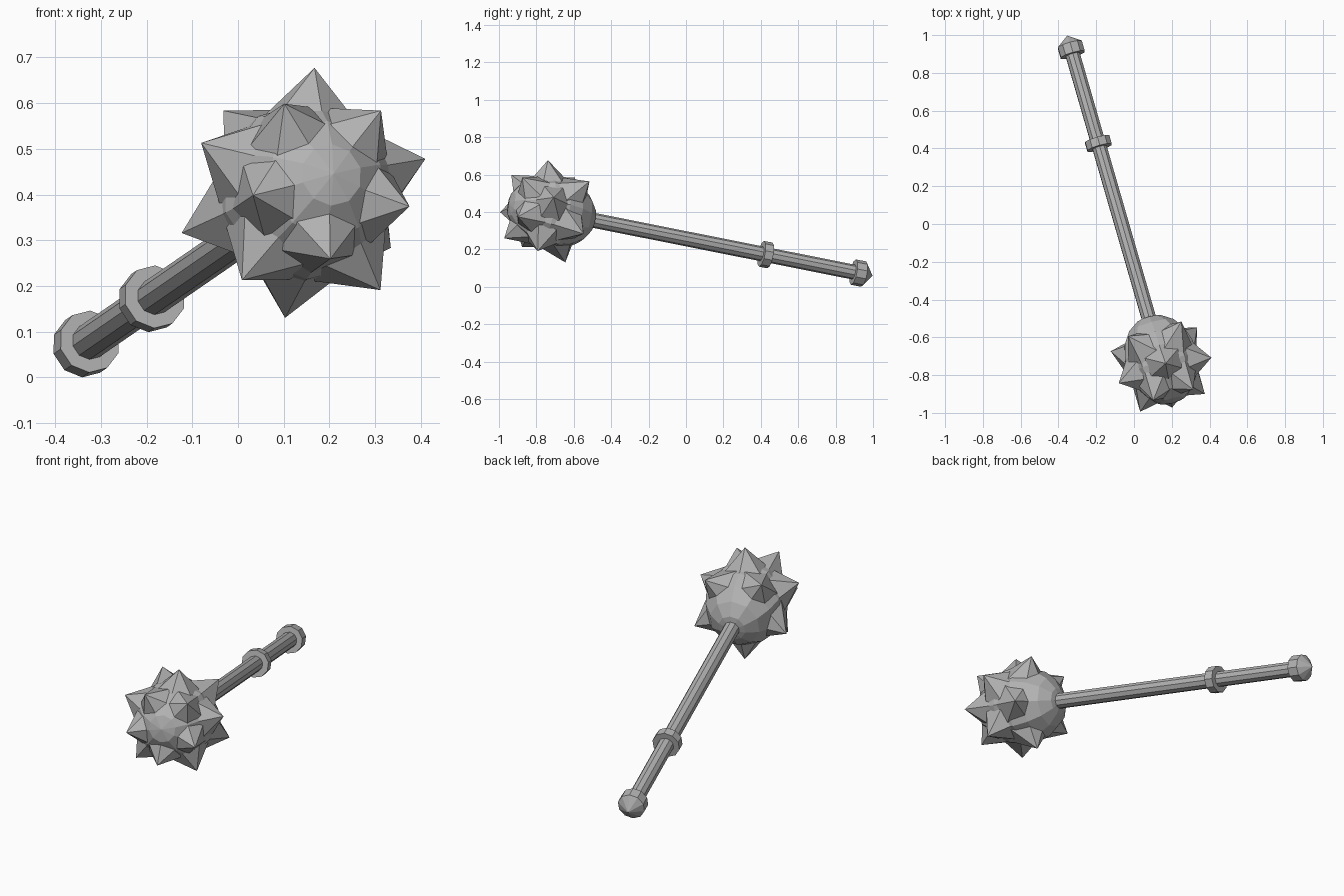
import bpy, bmesh
from math import cos, sin, radians, sqrt
from mathutils import Vector

if "Cube" in bpy.data.objects:
    bpy.data.objects.remove(bpy.data.objects["Cube"])

# Weapon axis: runs from the pommel (negative) to the front of the head
CENTRE = Vector((0.147, -0.735, 0.403))
AXIS = Vector((0.289, -1.0, 0.199)).normalized()
V = (Vector((0, 0, 1)) - AXIS * AXIS.z).normalized()
U = AXIS.cross(V) * -1
if U.x < 0:
    U = -U
SIDES = 10
START = 14      # angle of the first side

steel = bpy.data.materials.new("dark_steel")
steel.diffuse_color = (0.45, 0.45, 0.45, 1)
steel.use_nodes = True
steel.node_tree.nodes["Principled BSDF"].inputs["Base Color"].default_value = steel.diffuse_color


def around(a, r, degrees):
    """Point at axial distance a, radius r and an angle round the axis."""
    t = radians(degrees)
    return CENTRE + AXIS * a + (U * cos(t) + V * sin(t)) * r


def finish(bm, name):
    bmesh.ops.recalc_face_normals(bm, faces=bm.faces)
    mesh = bpy.data.meshes.new(name)
    bm.to_mesh(mesh)
    bm.free()
    mesh.materials.append(steel)
    obj = bpy.data.objects.new(name, mesh)
    bpy.context.collection.objects.link(obj)


def fan(bm, loop, tip):
    v = bm.verts.new(tip)
    for i in range(len(loop)):
        bm.faces.new((loop[i], loop[(i + 1) % len(loop)], v))


def turned(name, profile, front=None, back=None):
    """Ten-sided turned part from (axial, radius) pairs, ends flat or pointed."""
    bm = bmesh.new()
    loops = [[bm.verts.new(around(a, r, START + 36 * i)) for i in range(SIDES)]
             for a, r in profile]
    for p, q in zip(loops, loops[1:]):
        for i in range(SIDES):
            j = (i + 1) % SIDES
            bm.faces.new((p[i], p[j], q[j], q[i]))
    for loop, tip in ((loops[0], front), (loops[-1], back)):
        if tip is None:
            bm.faces.new(loop)
        else:
            fan(bm, loop, CENTRE + AXIS * tip)
    finish(bm, name)


def spike(name, a, r, degrees, sides=6, base_at=0.115, base_r=0.15):
    """Six-sided pyramid from inside the core out to its tip."""
    tip = around(a, r, degrees)
    out = (tip - CENTRE).normalized()
    p = (AXIS - out * AXIS.dot(out)).normalized()
    q = out.cross(p)
    bm = bmesh.new()
    loop = []
    for i in range(sides):
        t = radians(360 / sides * i)
        loop.append(bm.verts.new(CENTRE + out * base_at
                                 + (p * cos(t) + q * sin(t)) * base_r))
    bm.faces.new(loop)
    fan(bm, loop, tip)
    finish(bm, name)


# Core of the head: slightly long ball
core = []
for k in range(1, 9):
    t = radians(20 * k)
    core.append((-0.017 + 0.243 * cos(t), 0.2 * sin(t)))
turned("head_core", core, front=0.226, back=-0.26)

# Three staggered rings of five spikes
for ring, (a, r, start) in enumerate(((0.212, 0.187, 50),
                                      (0.06, 0.268, 14),
                                      (-0.148, 0.25, 50))):
    for i in range(5):
        spike(f"spike_{ring + 1}_{i + 1}", a, r, start + 72 * i)

# Handle
turned("shaft", [(-0.2, 0.04), (-1.76, 0.04)])

# Grip collar
turned("grip_collar", [(-1.207, 0.07), (-1.254, 0.07)])

# Pommel with a shallow cone end
turned("pommel", [(-1.728, 0.069), (-1.785, 0.069)], back=-1.836)
